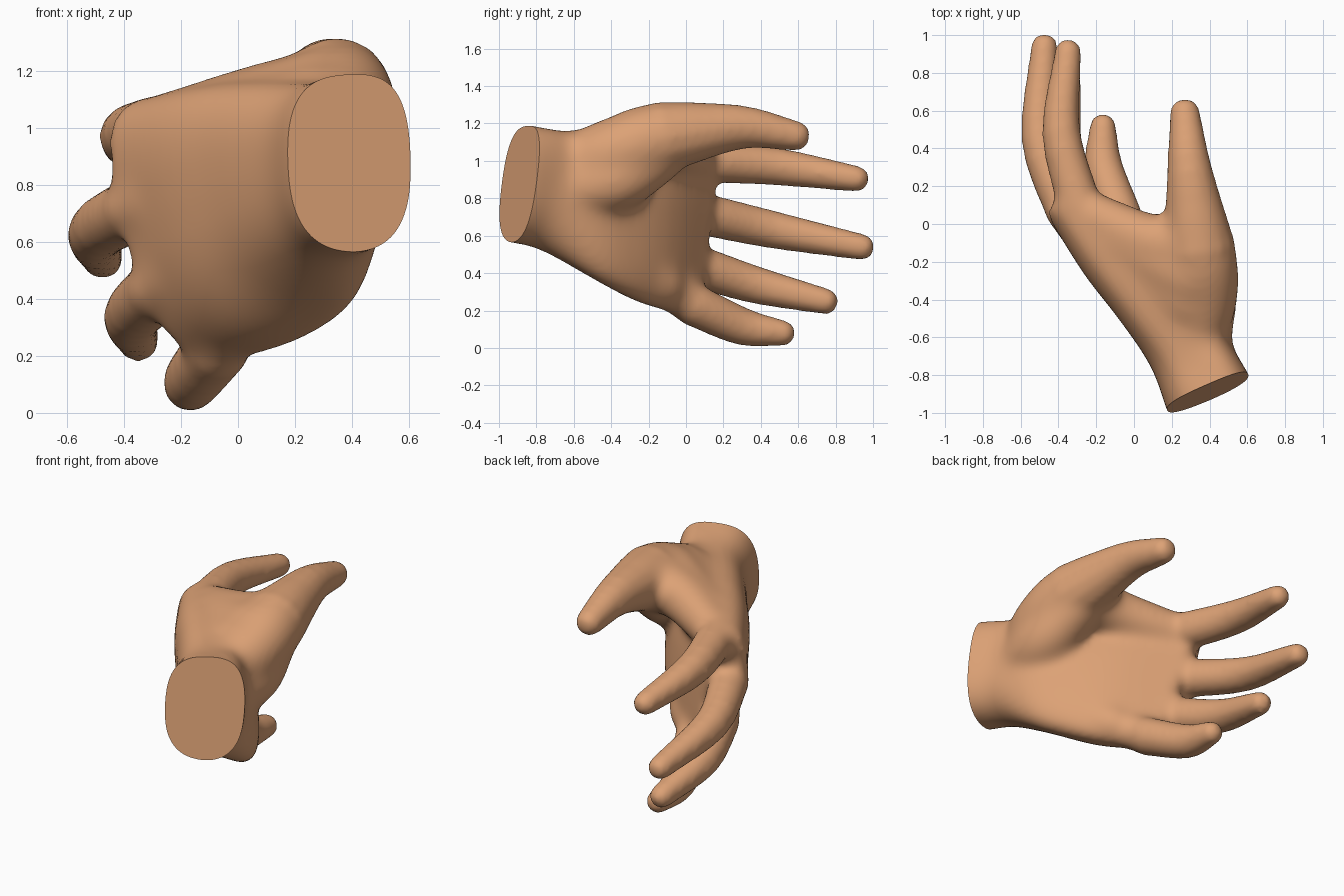
import bpy, bmesh, math
from mathutils import Vector

if "Cube" in bpy.data.objects:
    bpy.data.objects.remove(bpy.data.objects["Cube"])

bm = bmesh.new()


def spline(pts, steps=4):
    """Catmull-Rom interpolation of vectors of any dimension."""
    pts = [Vector(p) for p in pts]
    ext = [pts[0] * 2 - pts[1]] + pts + [pts[-1] * 2 - pts[-2]]
    out = []
    for a, b, c, d in zip(ext, ext[1:], ext[2:], ext[3:]):
        for i in range(steps):
            t = i / steps
            out.append((b * 2 + (c - a) * t + (a * 2 - b * 5 + c * 4 - d) * t ** 2
                        + (b * 3 - a - c * 3 + d) * t ** 3) / 2)
    return out + [pts[-1]]


def loft(rings):
    """Closed skin over a list of equal rings."""
    loops = [[bm.verts.new(p) for p in ring] for ring in rings]
    count = len(loops[0])
    for low, high in zip(loops, loops[1:]):
        for i in range(count):
            j = (i + 1) % count
            bm.faces.new((low[i], low[j], high[j], high[i]))
    bm.faces.new(loops[0][::-1])
    bm.faces.new(loops[-1])


def tube(path, sides=14):
    """Blunt-ended limb through (x, y, z, radius) points."""
    points = spline(path)
    centres = [p.to_3d() for p in points]
    last = len(centres) - 1
    dome = [math.radians(d) for d in (80, 55, 28)]
    rings = []
    for i, centre in enumerate(centres):
        radius = points[i][3]
        tangent = (centres[min(i + 1, last)] - centres[max(i - 1, 0)]).normalized()
        turn = tangent.to_track_quat('Z', 'Y')
        tilts = [0]
        if i == 0:
            tilts = [-a for a in dome] + tilts
        elif i == last:
            tilts = tilts + dome[::-1]
        for tilt in tilts:
            middle = centre + tangent * radius * math.sin(tilt)
            reach = radius * math.cos(tilt) ** 0.7
            angles = [math.tau * k / sides for k in range(sides)]
            rings.append([middle + turn @ Vector((math.cos(a), math.sin(a), 0)) * reach
                          for a in angles])
    loft(rings)


def section(upper, lower, back, palm, sides=28):
    """Cupped, slightly boxy outline through four extreme points."""
    middle = (upper + lower) / 2
    outline = []
    for k in range(sides):
        angle = math.tau * k / sides
        c, s = math.cos(angle), math.sin(angle)
        across = (upper - middle) * math.copysign(abs(c) ** 0.75, c)
        side = back if s > 0 else palm
        outline.append(middle + across + (side - middle) * abs(s) ** 0.75)
    return outline


def fuse(iterations):
    """Merge all overlapping volumes into one softened skin."""
    bmesh.ops.recalc_face_normals(bm, faces=bm.faces)
    bm.to_mesh(hand.data)
    remesh = hand.modifiers.new("fuse", 'REMESH')
    remesh.mode = 'VOXEL'
    remesh.voxel_size = 0.018
    soften = hand.modifiers.new("soften", 'SMOOTH')
    soften.iterations = iterations
    graph = bpy.context.evaluated_depsgraph_get()
    skin_mesh = bpy.data.meshes.new_from_object(hand.evaluated_get(graph))
    hand.modifiers.clear()
    bm.clear()
    bm.from_mesh(skin_mesh)
    bpy.data.meshes.remove(skin_mesh)


hand = bpy.data.objects.new("hand", bpy.data.meshes.new("hand"))
bpy.context.collection.objects.link(hand)

# Palm: upper edge, lower edge, back and inner side, from wrist to knuckles
wrist_centre = Vector((.395, -.89, .88))
wrist_normal = Vector((.39, -.91, .13))
palm_lines = {
    "upper": [(.4, -.85, 1.19), (.32, -.7, 1.16), (.18, -.45, 1.16), (-.03, -.2, 1.15), (-.3, .14, 1.09)],
    "lower": [(.42, -.93, .56), (.36, -.78, .52), (.29, -.5, .37), (.13, -.25, .24), (-.06, .05, .15)],
    "back": [(.17, -.98, .88), (.09, -.76, .85), (-.08, -.5, .8), (-.25, -.27, .72), (-.43, .04, .66)],
    "inner": [(.61, -.8, .9), (.53, -.66, .88), (.41, -.38, .68), (.15, -.09, .62), (-.24, .15, .64)],
}
edges = []
for line in palm_lines.values():
    beyond_cut = Vector(line[0]) + wrist_normal * .13
    edges.append(spline([beyond_cut] + line))
loft([section(*corners) for corners in zip(*edges)])

# Fingers: knuckle, middle joint, tip, each rooted in the palm
fingers = {
    "index": [(-.28, .08, 1), (-.385, .48, .97), (-.35, .905, .905)],
    "middle": [(-.355, .07, .72), (-.495, .45, .635), (-.475, .935, .54)],
    "ring": [(-.275, .05, .44), (-.37, .36, .34), (-.35, .74, .25)],
    "little": [(-.07, .04, .23), (-.16, .3, .115), (-.165, .51, .08)],
}
digits = []
for joints in fingers.values():
    root = Vector(joints[0]).lerp(wrist_centre, .25)
    radii = (.105, .115, .103, .072)
    digits.append([(*p, r) for p, r in zip([root] + joints, radii)])

# Thumb
digits.append([(.31, -.6, .98, .17), (.36, -.38, 1.04, .195), (.345, -.13, 1.125, .195),
               (.295, .28, 1.18, .122), (.27, .58, 1.135, .082)])
for path in digits:
    tube(path)

# Fleshy pads and the web between thumb and index finger
pads = {
    "thumb_pad": [(.36, -.6, .86, .16), (.37, -.38, .9, .18), (.34, -.17, 1.02, .16)],
    "heel_pad": [(.29, -.52, .57, .16), (.07, -.13, .34, .12)],
    "web": [(.33, -.13, 1.12, .17), (.08, -.09, 1.08, .15), (-.22, .05, 1.01, .125)],
    "web_middle": [(.3, -.28, 1.11, .17), (-.12, -.08, 1.03, .13)],
    "web_back": [(.28, -.4, 1.06, .17), (-.07, -.18, 1.02, .13)],
}
for path in pads.values():
    tube(path)

# Blend the body softly, then restore the full digits beyond their bases
fuse(45)
for path in digits[:-1]:
    tube(path[1:])
tube(digits[-1][2:])
fuse(12)

# Flat slanted cut at the wrist
bmesh.ops.bisect_plane(bm, geom=bm.verts[:] + bm.edges[:] + bm.faces[:],
                       plane_co=wrist_centre, plane_no=wrist_normal, clear_outer=True)
bmesh.ops.holes_fill(bm, edges=[e for e in bm.edges if e.is_boundary], sides=0)
bmesh.ops.recalc_face_normals(bm, faces=bm.faces)
bm.to_mesh(hand.data)
bm.free()

# Skin colour
skin = bpy.data.materials.new("skin")
skin.use_nodes = True
colour = (0.72, 0.36, 0.18, 1)
skin.diffuse_color = colour
skin.node_tree.nodes["Principled BSDF"].inputs["Base Color"].default_value = colour
hand.data.materials.append(skin)

bpy.ops.object.select_all(action='DESELECT')
hand.select_set(True)
bpy.context.view_layer.objects.active = hand
bpy.ops.object.shade_smooth_by_angle(angle=math.radians(45))
